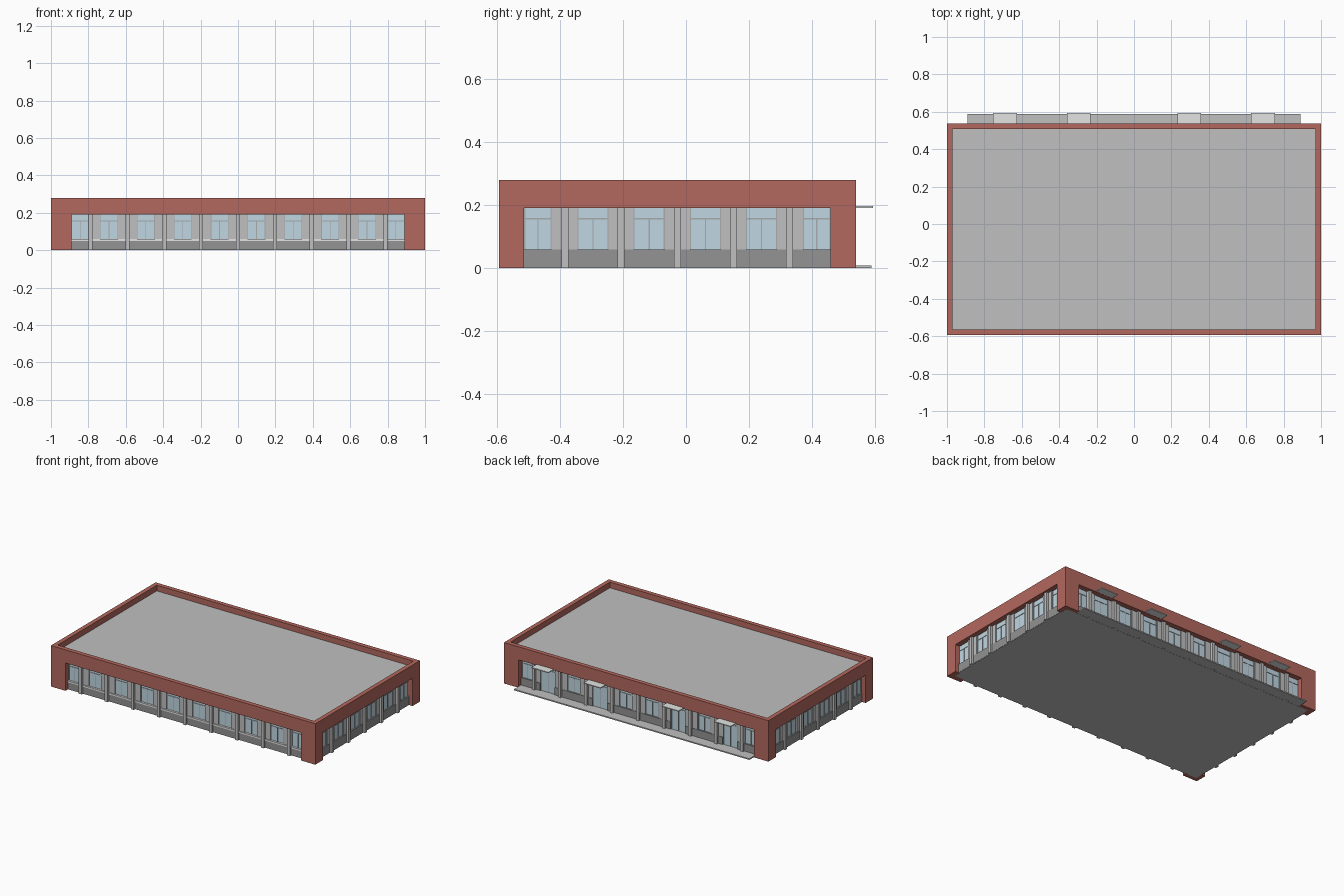
import bpy, bmesh

if "Cube" in bpy.data.objects:
    bpy.data.objects.remove(bpy.data.objects["Cube"])

CY = -0.0275            # centre of the building in y
HX, HY = 1.0, 0.5655    # half sizes of the brick shell
TOP, HEAD, ROOF = 0.28, 0.19, 0.24


def mat(name, r, g, b):
    m = bpy.data.materials.new(name)
    lin = [((c / 255 + 0.055) / 1.055) ** 2.4 for c in (r, g, b)]
    m.diffuse_color = (*lin, 1)
    m.use_nodes = True
    m.node_tree.nodes["Principled BSDF"].inputs["Base Color"].default_value = m.diffuse_color
    return m


RED = mat("brick red", 179, 104, 94)
GREY = mat("concrete grey", 192, 192, 192)
BASE = mat("plinth grey", 146, 147, 146)
GLASS = mat("window blue", 192, 215, 226)
FRAME = mat("frame grey", 168, 172, 174)
LIGHT = mat("light concrete", 226, 228, 226)


def finish(bm, name, material):
    bmesh.ops.recalc_face_normals(bm, faces=bm.faces)
    me = bpy.data.meshes.new(name)
    bm.to_mesh(me)
    bm.free()
    me.materials.append(material)
    ob = bpy.data.objects.new(name, me)
    bpy.context.collection.objects.link(ob)
    return ob


def boxes(name, material, spans):
    """One object out of boxes given as (x0, x1, y0, y1, z0, z1)."""
    bm = bmesh.new()
    for x0, x1, y0, y1, z0, z1 in spans:
        for v in bmesh.ops.create_cube(bm, size=1)["verts"]:
            v.co = (x1 if v.co.x > 0 else x0,
                    y1 if v.co.y > 0 else y0,
                    z1 if v.co.z > 0 else z0)
    return finish(bm, name, material)


def prism(name, material, pts, z0, z1):
    bm = bmesh.new()
    f = bm.faces.new([bm.verts.new((x, y, z0)) for x, y in pts])
    ext = bmesh.ops.extrude_face_region(bm, geom=[f], use_keep_orig=True)["geom"]
    for v in ext:
        if isinstance(v, bmesh.types.BMVert):
            v.co.z = z1
    return finish(bm, name, material)


# brick band and parapet: stepped profile swept round the rectangle (inset, z)
profile = [(0, HEAD), (0, TOP), (0.03, TOP), (0.03, ROOF), (0.06, ROOF), (0.06, HEAD)]
bm = bmesh.new()
rings = [[bm.verts.new((sx * (HX - d), CY + sy * (HY - d), z))
          for sx, sy in ((-1, -1), (1, -1), (1, 1), (-1, 1))] for d, z in profile]
for i, a in enumerate(rings):
    b = rings[(i + 1) % len(rings)]
    for j in range(4):
        k = (j + 1) % 4
        bm.faces.new((a[j], a[k], b[k], b[j]))
finish(bm, "brick_parapet", RED)

# L-shaped brick corner piers
cw, cd, t = 0.11, 0.0805, 0.036
L = [(0, 0), (cw, 0), (cw, t), (t, t), (t, cd), (0, cd)]
for sx in (-1, 1):
    for sy in (-1, 1):
        prism("corner_pier", RED,
              [(sx * (HX - a), CY + sy * (HY - b)) for a, b in L], 0, HEAD)

# roof deck, glazed core and floor
rx, ry = HX - 0.03, HY - 0.03
boxes("roof_deck", GREY, [(-rx, rx, CY - ry, CY + ry, 0.2, ROOF + 0.001)])
gx, gy = HX - 0.036, HY - 0.036
boxes("glazing", GLASS, [(-gx, gx, CY - gy, CY + gy, 0.006, 0.2)])
fx, fy = HX - 0.027, HY - 0.027
boxes("floor_slab", GREY, [(-fx, fx, CY - fy, CY + fy, 0, 0.004)])


def facade(side, openings, columns, half, sill):
    """Panels, plinth, columns and frames for one side; u runs along the wall,
    d is the depth behind the brick face."""
    def put(u0, u1, d0, d1, z0, z1):
        if side in ("front", "back"):
            s, h = (-1 if side == "front" else 1), HY
            y = sorted((CY + s * (h - d0), CY + s * (h - d1)))
            return (u0, u1, *y, z0, z1)
        s = 1 if side == "right" else -1
        x = sorted((s * (HX - d0), s * (HX - d1)))
        return (*x, CY + u0, CY + u1, z0, z1)

    panels, plinth, frames = [], [], []
    edge = plinth_start = -half
    for u0, u1, door in openings:
        low = 0.01 if door else 0.06
        if u0 - edge > 0.002:
            panels.append(put(edge, u0, 0.029, 0.045, 0.05, HEAD + 0.005))
        edge = u1
        if door:
            plinth.append(put(plinth_start, u0, 0.026, 0.045, 0.002, 0.06))
            plinth_start = u1
        # frame: jambs, mullion, transom
        m, w = (u0 + u1) / 2, 0.0018
        for u, top in ((u0 + w, HEAD), (m, 0.155), (u1 - w, HEAD)):
            frames.append(put(u - w, u + w, 0.033, 0.038, low, top))
        frames.append(put(u0, u1, 0.0335, 0.038, 0.1545, 0.159))
    plinth.append(put(plinth_start, half, 0.026, 0.045, 0.002, 0.06))
    if sill:
        boxes(side + "_sill", LIGHT, [put(-half, half, 0.022, 0.044, 0.05, 0.0605)])
    boxes(side + "_wall_panels", GREY, panels)
    boxes(side + "_plinth", BASE, plinth)
    boxes(side + "_window_frames", FRAME, frames)
    boxes(side + "_columns", GREY,
          [put(c - 0.011, c + 0.011, 0.013, 0.045, 0, HEAD + 0.002) for c in columns])


# long sides: eight bays plus a narrow window at each end
step = 0.197
bays = [(i - 3.5) * step for i in range(8)]
cols = [(i - 4) * step for i in range(9)]
door_bays = (0, 2, 5, 7)


def long_side(doors):
    mid = []
    for i, c in enumerate(bays):
        w = 0.055 if i in doors else 0.048
        mid.append((c - w, c + w, i in doors))
    return [(-0.89, -0.798, False)] + mid + [(0.798, 0.89, False)]


facade("front", long_side(()), cols, 0.89, True)
facade("back", long_side(door_bays), cols, 0.89, False)

# short sides: four bays plus end windows
short = [(-0.485, -0.398, False)]
short += [((i - 1.5) * 0.178 - 0.0495, (i - 1.5) * 0.178 + 0.0495, False) for i in range(4)]
short += [(0.398, 0.485, False)]
for side in ("left", "right"):
    facade(side, short, [(i - 2) * 0.178 for i in range(5)], 0.485, False)

# rear walkway and door canopies
boxes("rear_walkway", GREY, [(-0.89, 0.89, 0.505, 0.587, 0.001, 0.009)])
boxes("door_canopies", LIGHT,
      [(bays[i] - 0.064, bays[i] + 0.064, 0.5, 0.593, 0.191, 0.197) for i in door_bays])
